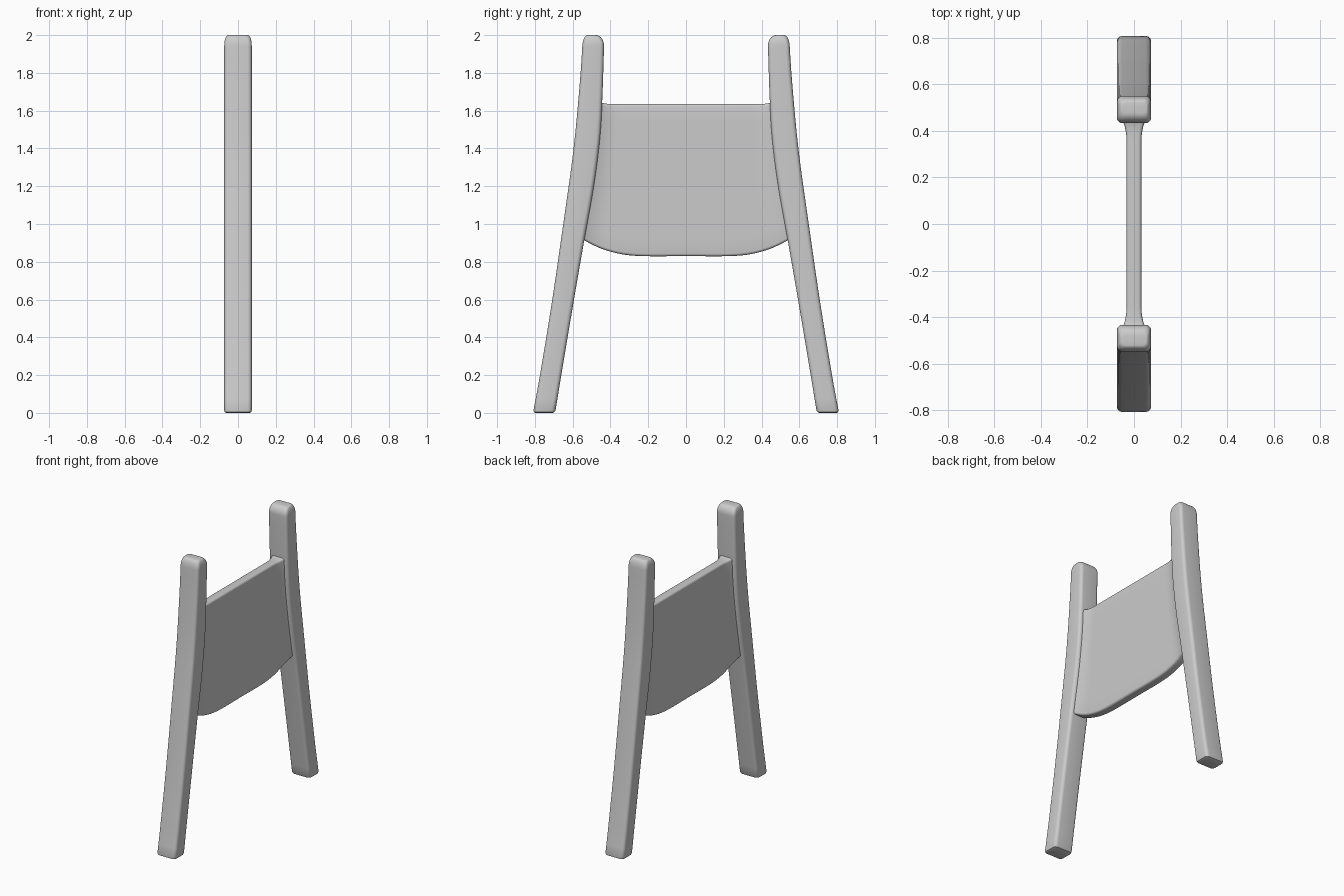
import bpy, bmesh, math

if "Cube" in bpy.data.objects:
    bpy.data.objects.remove(bpy.data.objects["Cube"])

wood = bpy.data.materials.new("light grey")
wood.diffuse_color = (0.6, 0.6, 0.6, 1)
wood.use_nodes = True
wood.node_tree.nodes["Principled BSDF"].inputs["Base Color"].default_value = wood.diffuse_color

# Leg edges as (z, y) pairs
OUTER = [(0, .81), (.2, .773), (.6, .708), (1.0, .650), (1.4, .595), (1.8, .558), (2.0, .546)]
INNER = [(0, .693), (.2, .66), (.6, .593), (.9, .541), (1.2, .488), (1.45, .456), (1.64, .444), (2.0, .432)]
# Underside of the panel as (t, z), t running 0..1 from centre to leg
UNDER = [(0, .83), (.4, .83), (.6, .84), (.8, .87), (1.0, .92)]


def curve(pts, x):
    """Smooth (Hermite) interpolation through points."""
    n = len(pts)
    x = min(max(x, pts[0][0]), pts[-1][0])
    i = next(k for k in range(n - 1) if x <= pts[k + 1][0])

    def slope(k):
        a, b = pts[max(k - 1, 0)], pts[min(k + 1, n - 1)]
        return (b[1] - a[1]) / (b[0] - a[0])
    (x0, y0), (x1, y1) = pts[i], pts[i + 1]
    h = x1 - x0
    s = (x - x0) / h
    return ((2*s**3 - 3*s*s + 1) * y0 + (s**3 - 2*s*s + s) * h * slope(i)
            + (3*s*s - 2*s**3) * y1 + (s**3 - s*s) * h * slope(i + 1))


def rounded_rect(a0, a1, b0, b1, r, seg=5):
    """Rounded rectangle as 2D points."""
    out = []
    for k, (ca, cb) in enumerate([(a1 - r, b1 - r), (a0 + r, b1 - r), (a0 + r, b0 + r), (a1 - r, b0 + r)]):
        for j in range(seg + 1):
            ang = math.pi / 2 * (k + j / seg)
            out.append((ca + r * math.cos(ang), cb + r * math.sin(ang)))
    return out


def loft(name, rings):
    bm = bmesh.new()
    vs = [[bm.verts.new(p) for p in ring] for ring in rings]
    n = len(vs[0])
    for a, b in zip(vs, vs[1:]):
        for i in range(n):
            bm.faces.new((a[i], a[(i + 1) % n], b[(i + 1) % n], b[i]))
    bm.faces.new(vs[0])
    bm.faces.new(vs[-1])
    bmesh.ops.recalc_face_normals(bm, faces=bm.faces)
    me = bpy.data.meshes.new(name)
    bm.to_mesh(me)
    bm.free()
    me.materials.append(wood)
    ob = bpy.data.objects.new(name, me)
    bpy.context.collection.objects.link(ob)
    bpy.ops.object.select_all(action='DESELECT')
    ob.select_set(True)
    bpy.context.view_layer.objects.active = ob
    bpy.ops.object.shade_smooth_by_angle(angle=math.radians(35))
    return ob


# Legs: curved posts with rounded corners, softer at the inner top
def leg(name, side):
    rings = []

    def ring(z, inner=0, outer=0, dx=0):
        pts = rounded_rect(-.073 + dx, .073 - dx, curve(INNER, z) + inner, curve(OUTER, z) - outer, .022)
        rings.append([(x, side * y, z) for x, y in pts])
    ring(0, .012, .012, .01)
    ring(.004, .004, .004, .003)
    ring(.014)
    for i in range(1, 31):
        ring(.014 + i / 30 * 1.926)
    for i in range(1, 9):
        a = math.pi / 2 * i / 8
        k = 1 - math.cos(a)
        ring(1.94 + .06 * math.sin(a), .045 * k, .025 * k, .02 * k)
    return loft(name, rings)


leg("right_leg", 1)
leg("left_leg", -1)

# Panel: thin sheet with a bowed lower edge, thickening where it meets the legs
rings = []
N = 48
for i in range(N + 1):
    t = -1 + 2 * i / N
    f = max(0, (abs(t) - .78) / .22) ** 2
    h = .032 + .022 * f
    pts = rounded_rect(-h, h, curve(UNDER, abs(t)), 1.635 + .012 * f ** 2, .014, 4)
    # extra rows along the flat sides so the ends follow the legs
    full = []
    for j, p in enumerate(pts):
        q = pts[(j + 1) % len(pts)]
        full.append(p)
        if abs(q[1] - p[1]) > .3:
            full += [(p[0], p[1] + (q[1] - p[1]) * k / 10) for k in range(1, 10)]
    rings.append([(x, t * (curve(INNER, z) + .015), z) for x, z in full])
loft("panel", rings)
